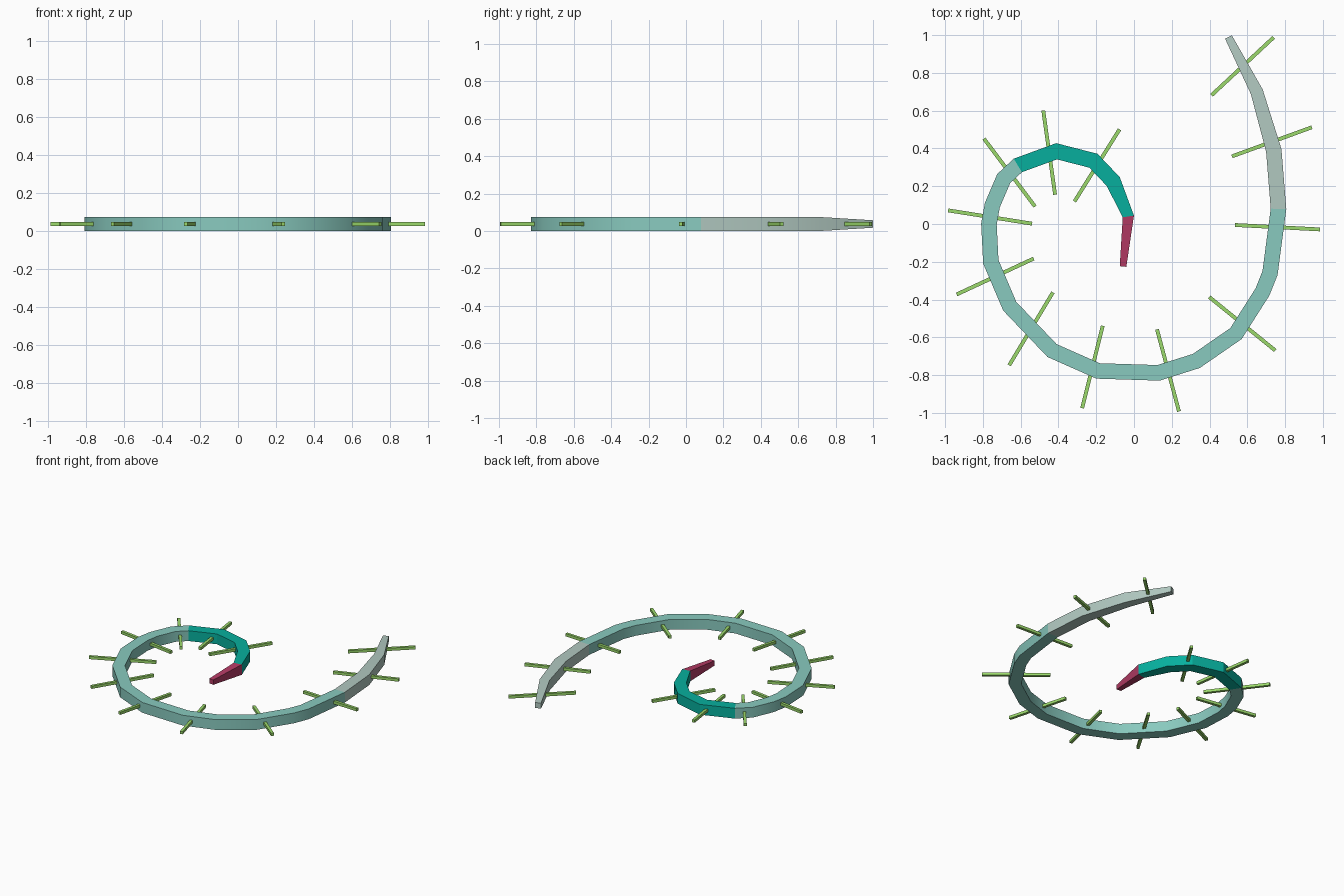
import bpy
import bmesh
import math
from mathutils import Matrix, Vector

cube = bpy.data.objects.get("Cube")
if cube:
    bpy.data.objects.remove(cube, do_unlink=True)

MID = 0.0375    # height of the centreline
THICK = 0.075   # full body height
WIDE = 0.082    # full body width


def make_material(name, red, green, blue):
    material = bpy.data.materials.new(name)
    material.use_nodes = True
    colour = (red, green, blue, 1)
    material.diffuse_color = colour
    shader = material.node_tree.nodes["Principled BSDF"]
    shader.inputs["Base Color"].default_value = colour
    shader.inputs["Roughness"].default_value = 0.8
    return material


grey_green = make_material("grey green", 0.44, 0.58, 0.53)
pale_teal = make_material("pale teal", 0.25, 0.59, 0.52)
deep_teal = make_material("deep teal", 0.002, 0.43, 0.34)
crimson = make_material("crimson", 0.46, 0.044, 0.13)
leaf_green = make_material("leaf green", 0.33, 0.7, 0.15)

# Spiral centreline, from tail tip to head tip
path = [Vector(p) for p in (
    (.5, .99), (.65, .7), (.74, .39), (.765, .08), (.72, -.26), (.68, -.36),
    (.54, -.58), (.33, -.725), (.13, -.788), (-.19, -.778), (-.434, -.67),
    (-.658, -.435), (-.758, -.2), (-.768, 0), (-.75, .1), (-.69, .24),
    (-.615, .31), (-.41, .385), (-.215, .335), (-.11, .225), (-.03, .04),
    (-.058, -.225))]
last = len(path) - 1

# Width and height where the section is not the full size
sections = {0: (.04, .04), 1: (.067, THICK), last - 1: (.058, THICK),
            last: (.035, .035)}


def ring_corners(index):
    """Four corners of the mitred rectangular section at a path point."""
    before = path[index] - path[max(index - 1, 0)]
    after = path[min(index + 1, last)] - path[index]
    before = before.normalized() if before.length else after.normalized()
    after = after.normalized() if after.length else before
    tangent = (before + after).normalized()
    side = Vector((-tangent.y, tangent.x))
    width, height = sections.get(index, (WIDE, THICK))
    reach = width / 2 / tangent.dot(after)
    corners = []
    for across, up in ((-1, -1), (1, -1), (1, 1), (-1, 1)):
        flat = path[index] + side * reach * across
        corners.append((flat.x, flat.y, MID + up * height / 2))
    return corners


def finish(bm, name, material):
    """Make the object, smooth along the curve and sharp at the edges."""
    bmesh.ops.recalc_face_normals(bm, faces=bm.faces)
    for face in bm.faces:
        face.smooth = True
    mesh = bpy.data.meshes.new(name)
    bm.to_mesh(mesh)
    bm.free()
    mesh.set_sharp_from_angle(angle=math.radians(30))
    mesh.materials.append(material)
    obj = bpy.data.objects.new(name, mesh)
    bpy.context.collection.objects.link(obj)
    return obj


def sweep(name, start, end, material):
    """Square tube along part of the spiral, closed at both ends."""
    bm = bmesh.new()
    rings = [[bm.verts.new(c) for c in ring_corners(i)]
             for i in range(start, end + 1)]
    for ring, following in zip(rings, rings[1:]):
        for k in range(4):
            n = (k + 1) % 4
            bm.faces.new((ring[k], ring[n], following[n], following[k]))
    bm.faces.new(rings[0])
    bm.faces.new(rings[-1])
    finish(bm, name, material)


# Body sections
sweep("tail", 0, 3, grey_green)
sweep("body", 3, 16, pale_teal)
sweep("neck", 16, last - 1, deep_teal)
sweep("head", last - 1, last, crimson)

# Thin square cross rods through the body: centre x, centre y, degrees
rods = ((.575, .835, 43), (.73, .435, 20), (.76, -.017, -3),
        (.573, -.528, -39), (.18, -.775, -75), (-.22, -.757, 76),
        (-.545, -.555, 59), (-.735, -.278, 25), (-.762, .037, -9),
        (-.659, .272, -53), (-.449, .378, -82), (-.196, .31, 58))
for number, (x, y, angle) in enumerate(rods, start=1):
    bm = bmesh.new()
    bmesh.ops.create_cube(bm, size=1,
                          matrix=Matrix.Diagonal((.45, .02, .02, 1)))
    rod = finish(bm, f"cross_rod_{number}", leaf_green)
    rod.location = (x, y, MID)
    rod.rotation_euler.z = math.radians(angle)
